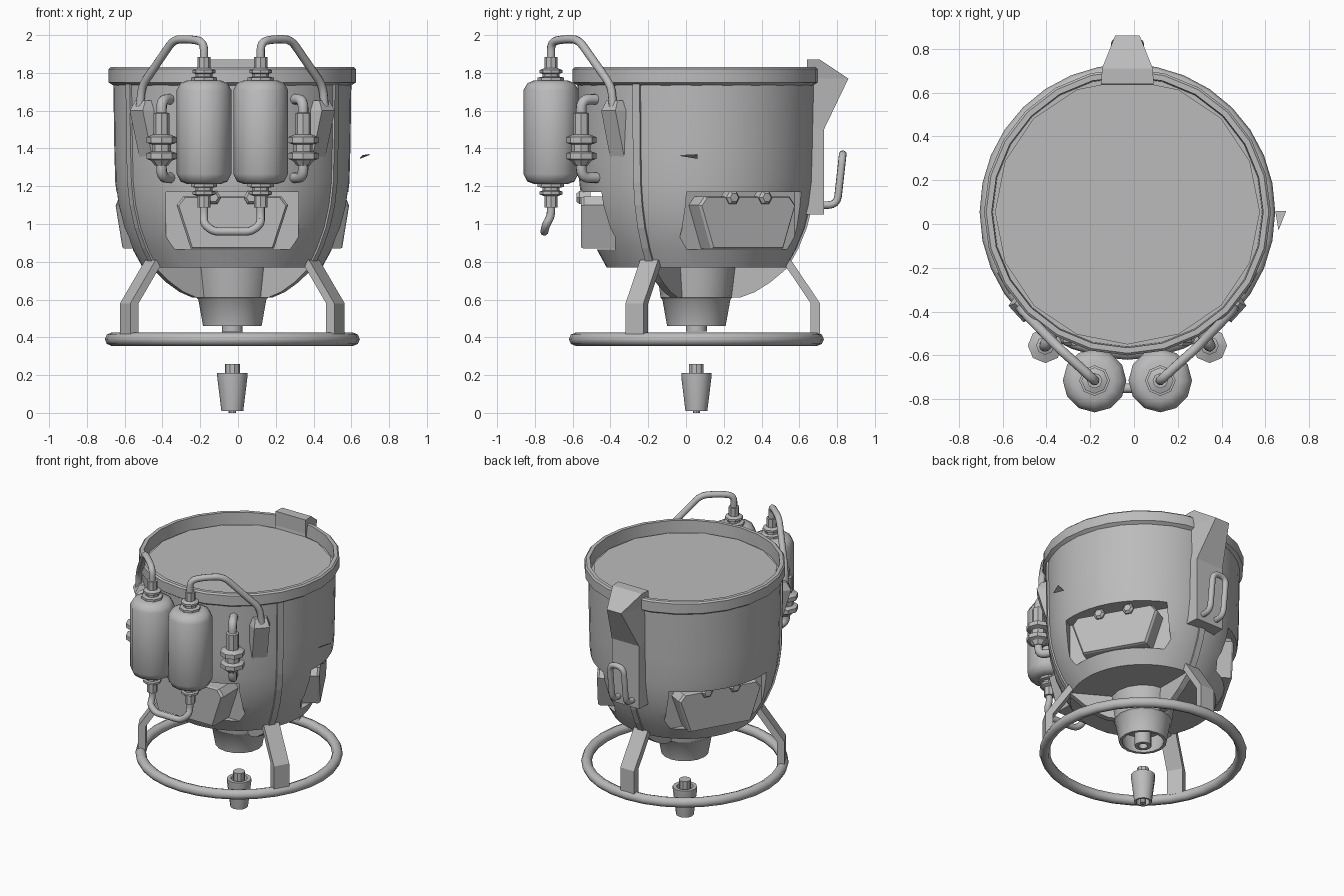
import bpy, bmesh, math
from mathutils import Vector, Matrix

old = bpy.data.objects.get("Cube")
if old:
    bpy.data.objects.remove(old, do_unlink=True)

CX, CY = -0.03, 0.055          # axis of the vessel
AXIS = Vector((CX, CY, 0))
metal = bpy.data.materials.new("plain grey metal")
metal.use_nodes = True
GREY = (0.5, 0.5, 0.5, 1)
metal.diffuse_color = GREY
metal.node_tree.nodes["Principled BSDF"].inputs["Base Color"].default_value = GREY


def shade(ob, degrees):
    bpy.ops.object.select_all(action='DESELECT')
    ob.select_set(True)
    bpy.context.view_layer.objects.active = ob
    bpy.ops.object.shade_smooth_by_angle(angle=math.radians(degrees))


def finish(name, bm, smooth):
    bmesh.ops.recalc_face_normals(bm, faces=bm.faces)
    me = bpy.data.meshes.new(name)
    bm.to_mesh(me)
    bm.free()
    ob = bpy.data.objects.new(name, me)
    bpy.context.collection.objects.link(ob)
    me.materials.append(metal)
    if smooth:
        shade(ob, smooth)
    return ob


def lathe(name, profile, centre=(CX, CY), sides=24, closed=False, smooth=35):
    """Revolve (radius, z) points; closed makes a hollow ring section."""
    bm = bmesh.new()
    rings = [[bm.verts.new((centre[0] + r * math.cos(a), centre[1] + r * math.sin(a), z))
              for a in (2 * math.pi * i / sides for i in range(sides))] for r, z in profile]
    pairs = list(zip(rings, rings[1:])) + ([(rings[-1], rings[0])] if closed else [])
    for lo, hi in pairs:
        for i in range(sides):
            j = (i + 1) % sides
            bm.faces.new((lo[i], lo[j], hi[j], hi[i]))
    if not closed:
        bm.faces.new(rings[0])
        bm.faces.new(rings[-1])
    return finish(name, bm, smooth)


def sections(name, rings, smooth=0, matrix=None):
    """Skin a list of equal-length vertex loops and cap the ends."""
    bm = bmesh.new()
    loops = [[bm.verts.new(p) for p in ring] for ring in rings]
    n = len(loops[0])
    for a, b in zip(loops, loops[1:]):
        for i in range(n):
            bm.faces.new((a[i], a[(i + 1) % n], b[(i + 1) % n], b[i]))
    bm.faces.new(loops[0])
    bm.faces.new(loops[-1])
    if matrix:
        bm.transform(matrix)
    return finish(name, bm, smooth)


def pipe(name, points, radius, bend=0.05, sides=10):
    """Tube along a path with rounded corners."""
    pts = [Vector(p) for p in points]
    path = [pts[0]]
    for a, b, c in zip(pts, pts[1:], pts[2:]):
        p = b + (a - b).normalized() * min(bend, (a - b).length * 0.48)
        q = b + (c - b).normalized() * min(bend, (c - b).length * 0.48)
        path += [p.lerp(b, t).lerp(b.lerp(q, t), t) for t in (0, 0.25, 0.5, 0.75, 1)]
    path.append(pts[-1])
    rings, side = [], None
    for i, p in enumerate(path):
        d = (path[min(i + 1, len(path) - 1)] - path[max(i - 1, 0)]).normalized()
        side = d.orthogonal() if side is None else side - d * side.dot(d)
        side.normalize()
        up = d.cross(side)
        rings.append([p + radius * (side * math.cos(t) + up * math.sin(t))
                      for t in (2 * math.pi * k / sides for k in range(sides))])
    return sections(name, rings, smooth=50)


def around(degrees):
    """Local frame: x tangential, y outward, on the vessel axis."""
    return Matrix.Translation(AXIS) @ Matrix.Rotation(math.radians(degrees - 90), 4, 'Z')


def slab(w, y0, y1, z):
    return [(-w, y0, z), (w, y0, z), (w, y1, z), (-w, y1, z)]


# Vessel body, flat lid and rim
wall = [(0.475, 0.77), (0.53, 0.87), (0.575, 0.98), (0.605, 1.1), (0.62, 1.22), (0.625, 1.4), (0.63, 1.74)]
shell = lathe("vessel_body", wall, sides=48)
lathe("lid", [(0.605, 1.73), (0.605, 1.75)], sides=16, smooth=0)
lathe("rim", [(0.625, 1.73), (0.655, 1.75), (0.655, 1.82), (0.645, 1.83), (0.62, 1.83), (0.615, 1.73)],
      closed=True, smooth=20)

# Recessed pockets, each with a thick hatch and two bolts
cutters = []
for n, (ang, face) in enumerate(((-90, 0.61), (30, 0.55), (150, 0.55))):
    frame = around(ang)
    cutter = sections(f"pocket_cutter_{n}", [slab(0.35, 0.43, 0.8, z) for z in (0.865, 1.17)], matrix=frame)
    cutter.hide_render = True
    cutters.append(cutter)
    mod = shell.modifiers.new(f"pocket_{n}", 'BOOLEAN')
    mod.operation, mod.solver, mod.object = 'DIFFERENCE', 'EXACT', cutter
    half = [(0.22, 0.87), (0.295, 1.1), (0.26, 1.145)]
    outline = half + [(-x, z) for x, z in reversed(half)]
    rings = [[(x * s, y, 1.01 + (z - 1.01) * s) for x, z in outline]
             for y, s in ((0.42, 1), (face - 0.015, 1), (face, 0.96))]
    sections(f"hatch_{n}", rings, matrix=frame)
    for x in (-0.1, 0.1):
        bolt = [[(x + r * math.cos(k * math.pi / 3), face + y, 1.14 + r * math.sin(k * math.pi / 3))
                 for k in range(6)] for y, r in ((-0.05, 0.04), (0.01, 0.04), (0.025, 0.025))]
        sections(f"hatch_bolt_{n}_{'left' if x > 0 else 'right'}", bolt, matrix=frame)

# Bake the pockets, then drop the cutters
bpy.context.view_layer.update()
baked = bpy.data.meshes.new_from_object(shell.evaluated_get(bpy.context.evaluated_depsgraph_get()))
shell.modifiers.clear()
shell.data = baked
for cutter in cutters:
    bpy.data.objects.remove(cutter, do_unlink=True)
shade(shell, 30)

# Upright ribs that run on below the body as flat fins, with bent legs
fin_edge = [(0.22, 0.61), (0.3, 0.64), (0.38, 0.69), (0.44, 0.74)]
for n, ang in enumerate((-30, 90, 210)):
    frame = around(ang)
    rib = [slab(0.022, 0.15, r + 0.01, z) for r, z in fin_edge + wall]
    sections(f"rib_{n}", rib, matrix=frame)
    leg = [slab(0.055, r - 0.025, r + 0.025, z) for r, z in ((0.63, 0.4), (0.63, 0.58), (0.475, 0.81))]
    sections(f"leg_{n}", leg, matrix=frame)

# Base ring
lathe("base_ring", [(0.64 + 0.035 * math.cos(k * math.pi / 4), 0.39 + 0.035 * math.sin(k * math.pi / 4))
                    for k in range(8)], sides=32, closed=True, smooth=50)

# Outlet funnel, its inner nozzle and the separate plug below
lathe("outlet_funnel", [(0.155, 0.46), (0.18, 0.6), (0.19, 0.61), (0.21, 0.775), (0.19, 0.775), (0.135, 0.46)],
      sides=16, closed=True)
lathe("inner_nozzle", [(0.055, 0.43), (0.055, 0.6), (0.03, 0.6), (0.03, 0.43)], sides=12, closed=True)
lathe("funnel_floor", [(0.15, 0.58), (0.15, 0.6)], sides=16)
lathe("plug", [(0.04, 0.05), (0.045, 0.01), (0.058, 0.01), (0.08, 0.19), (0.08, 0.21), (0.055, 0.21), (0.05, 0.18)],
      sides=12)
lathe("plug_pin", [(0.02, 0.0), (0.02, 0.15), (0.04, 0.15), (0.04, 0.26)], sides=10)

# Paired tanks, pipes, brackets and valves
TY = -0.715
for s, side in ((1, "left"), (-1, "right")):
    x = CX + 0.15 * s
    lathe(f"tank_{side}", [(0.09, 1.212), (0.125, 1.225), (0.145, 1.265), (0.145, 1.71), (0.125, 1.745),
                           (0.09, 1.76)], (x, TY), sides=12, smooth=50)
    for end, z0, d in (("top", 1.755, 1), ("bottom", 1.217, -1)):
        prof = [(0.07, 0), (0.07, 0.02), (0.045, 0.025), (0.045, 0.04), (0.06, 0.045), (0.06, 0.06), (0.035, 0.07),
                (0.035, 0.13)]
        lathe(f"tank_{end}_fitting_{side}", [(r, z0 + d * h) for r, h in prof], (x, TY), sides=8, smooth=20)
    pipe(f"upper_pipe_{side}", [(x, TY, 1.87), (x, TY, 1.965), (CX + 0.22 * s, -0.65, 1.978),
                                (CX + 0.31 * s, -0.57, 1.978), (CX + 0.48 * s, -0.395, 1.73),
                                (CX + 0.49 * s, -0.385, 1.6)], 0.022)
    sections(f"pipe_bracket_{side}", [
        [(-w, 0.55, z), (w, 0.55, z), (w * 0.6, r, z), (-w * 0.6, r, z)]
        for w, r, z in ((0.085, 0.62, 1.35), (0.085, 0.69, 1.6), (0.065, 0.66, 1.655))],
        matrix=around(-90 + 47.5 * s))
    vx, vy = CX + 0.375 * s, -0.555
    lathe(f"valve_{side}", [(0.035, 1.31), (0.055, 1.335), (0.08, 1.345), (0.08, 1.375), (0.05, 1.385), (0.05, 1.42),
                            (0.08, 1.43), (0.08, 1.46), (0.042, 1.475), (0.042, 1.585), (0.03, 1.59)],
          (vx, vy), sides=8, smooth=20)
    for end, z0, z1 in (("upper", 1.55, 1.66), ("lower", 1.36, 1.245)):
        pipe(f"{end}_elbow_{side}", [(vx, vy, z0), (vx, vy, z1), (vx - 0.08 * s, vy + 0.14, z1)], 0.028)

half_u = [(0.15, TY, 1.1), (0.15, TY, 1.04), (0.15, TY - 0.025, 1.0), (0.1, TY - 0.035, 0.96)]
pipe("lower_pipe", [(CX + a, b, c) for a, b, c in half_u] + [(CX - a, b, c) for a, b, c in reversed(half_u)],
     0.022, bend=0.03)

# Back spine with a hooked handle
spine = []
for z, y0, y1 in ((1.05, 0.56, 0.73), (1.5, 0.6, 0.73), (1.77, 0.64, 0.86), (1.87, 0.64, 0.71)):
    w = 0.12 - 0.4 * max(0, y1 - 0.7)
    spine.append([(CX - 0.12, y0, z), (CX + 0.12, y0, z), (CX + w, y1, z), (CX - w, y1, z)])
sections("back_spine", spine)
half_h = [(0.055, 0.7, 1.1), (0.055, 0.8, 1.1), (0.055, 0.83, 1.37)]
pipe("back_handle", [(CX + a, b, c) for a, b, c in half_h] + [(CX - a, b, c) for a, b, c in reversed(half_h)], 0.02)

# Small loose fin on the left side
sections("side_fin", [[(0.645, 0.06, z), (0.695, 0.06, z + 0.02), (0.66, -0.03, z + 0.015)] for z in (1.345, 1.35)])
